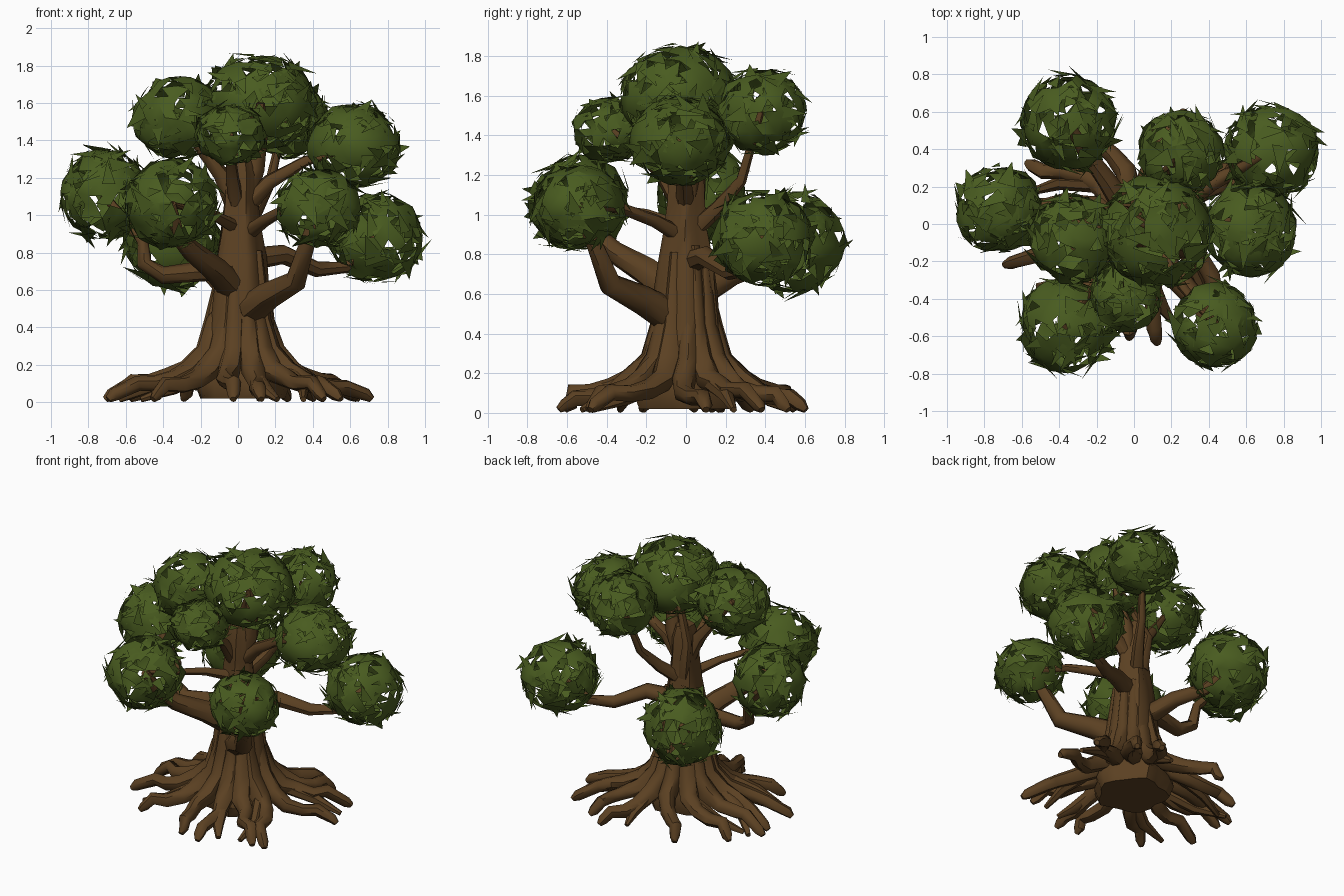
import bpy, bmesh, math, random
from mathutils import Vector

if "Cube" in bpy.data.objects:
    bpy.data.objects.remove(bpy.data.objects["Cube"])

random.seed(11)
R = random.uniform


def material(name, rgb):
    m = bpy.data.materials.new(name)
    m.diffuse_color = (*rgb, 1)
    m.use_nodes = True
    m.node_tree.nodes["Principled BSDF"].inputs["Base Color"].default_value = m.diffuse_color
    return m


BARK = material("brown bark", (0.105, 0.052, 0.016))
LEAF = material("green leaves", (0.066, 0.106, 0.014))


def finish(bm, name, mat, smooth):
    me = bpy.data.meshes.new(name)
    bm.to_mesh(me)
    bm.free()
    me.materials.append(mat)
    ob = bpy.data.objects.new(name, me)
    bpy.context.collection.objects.link(ob)
    bpy.ops.object.select_all(action='DESELECT')
    ob.select_set(True)
    bpy.context.view_layer.objects.active = ob
    bpy.ops.object.shade_smooth_by_angle(angle=math.radians(smooth))


def skin(bm, rings):
    """Bridge vertex rings into a capped tube."""
    n = len(rings[0])
    for a, b in zip(rings, rings[1:]):
        for i in range(n):
            j = (i + 1) % n
            bm.faces.new((a[i], a[j], b[j], b[i]))
    bm.faces.new(rings[0][::-1])
    bm.faces.new(rings[-1])


def tube(bm, pts, radii, sides=8, rough=0.1):
    pts = [Vector(p) for p in pts]
    rings = []
    side = None
    for k, p in enumerate(pts):
        d = (pts[min(k + 1, len(pts) - 1)] - pts[max(k - 1, 0)]).normalized()
        if side is None:
            side = d.orthogonal()
        side = (side - d * side.dot(d)).normalized()
        up = d.cross(side)
        ring = []
        for i in range(sides):
            a = math.tau * i / sides
            q = p + (side * math.cos(a) + up * math.sin(a)) * radii[k] * R(1 - rough, 1 + rough)
            q.z = max(q.z, 0.0)
            ring.append(bm.verts.new(q))
        rings.append(ring)
    skin(bm, rings)


# Trunk: fluted rings (height, radius)
bm = bmesh.new()
rings = []
for z, r in [(0.02, 0.22), (0.1, 0.25), (0.2, 0.215), (0.32, 0.185), (0.47, 0.165), (0.62, 0.15),
             (0.77, 0.135), (0.92, 0.105), (1.07, 0.088), (1.22, 0.085), (1.3, 0.06)]:
    ring = []
    for i in range(20):
        a = math.tau * i / 20 + z * 0.3
        f = r * (1 + 0.09 * math.cos(5 * a) + R(-0.04, 0.04))
        ring.append(bm.verts.new((0.012 + f * math.cos(a), f * math.sin(a), z)))
    rings.append(ring)
skin(bm, rings)
finish(bm, "trunk", BARK, 45)

# Roots: strands run down the trunk, then arch outwards over the ground
bm = bmesh.new()
ROOTS = 14
for k in range(ROOTS):
    a = math.tau * k / ROOTS + R(-0.08, 0.08)
    reach = 0.62 + 0.12 * abs(math.cos(a)) + R(-0.05, 0.01)
    top = R(0.5, 0.85)
    hump = R(-0.02, 0.03)
    prof = [(0.11, top, 0.025), (0.135, 0.44, 0.05), (0.18, 0.27, 0.062), (0.28, 0.165, 0.062),
            (0.39, 0.105 + hump, 0.05), (0.49, 0.085 + hump, 0.044), (0.57, 0.085 + hump, 0.042),
            (reach - 0.03, 0.04, 0.034), (reach, 0.015, 0.018)]
    path, drift = [], 0
    for i, (d, z, r) in enumerate(prof):
        drift += R(-0.13, 0.13) if 2 < i < 7 else 0
        path.append(Vector((d * math.cos(a + drift) + 0.01, d * math.sin(a + drift), z)))
    tube(bm, path, [p[2] for p in prof], 8)
    if k % 2:  # every other root has a side fork
        fa = a + drift + random.choice((-1, 1)) * R(0.18, 0.26)
        fr = reach - R(0.04, 0.14)
        end = Vector((fr * math.cos(fa), fr * math.sin(fa), 0.015))
        tube(bm, [path[3], path[4].lerp(end, 0.4), end], [0.045, 0.038, 0.016], 7)
finish(bm, "roots", BARK, 45)

# Foliage clumps: x, y, z, radius, vertical squash
CLUMPS = {
    "back_left": (-0.35, 0.54, 0.86, 0.27, 1.0),
    "left": (-0.72, 0.08, 1.11, 0.245, 1.05),
    "front_left": (-0.36, -0.54, 1.06, 0.265, 0.95),
    "front_right": (0.43, -0.54, 1.04, 0.24, 0.92),
    "back_right": (0.735, 0.39, 0.88, 0.265, 0.95),
    "upper_right": (0.62, -0.03, 1.37, 0.265, 0.88),
    "upper_back": (0.25, 0.38, 1.52, 0.24, 0.92),
    "upper_left": (-0.32, -0.08, 1.52, 0.25, 0.95),
    "upper_front": (-0.04, -0.38, 1.43, 0.2, 0.85),
    "crown": (0.12, -0.04, 1.6, 0.315, 0.85),
}

# Branches: points from the trunk, start radius, clump reached
BRANCHES = [
    ([(-0.02, 0.04, 0.58), (-0.15, 0.24, 0.70), (-0.27, 0.40, 0.75)], 0.07, "back_left"),
    ([(0, 0, 0.74), (-0.18, 0.0, 0.70), (-0.40, -0.03, 0.68), (-0.50, 0.0, 0.74), (-0.51, 0.03, 0.87)], 0.065, "left"),
    ([(0, -0.03, 0.58), (-0.12, -0.20, 0.71), (-0.25, -0.36, 0.81), (-0.33, -0.45, 0.90)], 0.085, "front_left"),
    ([(0.02, -0.04, 0.46), (0.16, -0.22, 0.57), (0.31, -0.38, 0.65), (0.36, -0.45, 0.82)], 0.09, "front_right"),
    ([(0.02, 0, 0.88), (0.14, -0.16, 0.97), (0.27, -0.35, 1.04)], 0.045, "front_right"),
    ([(0, -0.02, 0.93), (-0.13, -0.2, 1.0)], 0.04, "front_left"),
    ([(0.02, 0.02, 0.76), (0.24, 0.10, 0.79), (0.42, 0.22, 0.71), (0.57, 0.30, 0.72)], 0.065, "back_right"),
    ([(0, 0.02, 0.90), (0.10, 0.16, 1.03), (0.17, 0.28, 1.17)], 0.05, "upper_back"),
    ([(0.02, 0, 1.02), (0.17, -0.01, 1.18), (0.36, -0.02, 1.29)], 0.05, "upper_right"),
    ([(0, 0, 1.02), (-0.09, -0.02, 1.22), (-0.2, -0.04, 1.36)], 0.055, "upper_left"),
    ([(0, -0.02, 1.02), (-0.03, -0.12, 1.2), (-0.04, -0.25, 1.33)], 0.045, "upper_front"),
    ([(0.02, 0, 1.05), (0.09, 0.02, 1.25), (0.12, -0.01, 1.42)], 0.065, "crown"),
    ([(-0.02, 0.05, 0.95), (-0.06, 0.07, 1.2)], 0.045, "crown"),
]
for n, (pts, r, target) in enumerate(BRANCHES):
    bm = bmesh.new()
    end = Vector(CLUMPS[target][:3])
    pts = [Vector(p) for p in pts] + [end]
    tube(bm, pts, [r * (1 - 0.65 * i / (len(pts) - 1)) for i in range(len(pts))], 8, 0.06)
    finish(bm, f"branch_{n + 1}_to_{target}", BARK, 45)

# Foliage: torn smooth shells with ragged leaf shards lifting off them
for name, (cx, cy, cz, cr, squash) in CLUMPS.items():
    bm = bmesh.new()
    bmesh.ops.create_icosphere(bm, subdivisions=3, radius=cr * 0.95)
    for v in bm.verts:
        v.co = v.co * R(0.95, 1.02) + Vector((R(-1, 1), R(-1, 1), R(-1, 1))) * 0.012
    torn = [f for f in bm.faces if random.random() < 0.24]
    bmesh.ops.delete(bm, geom=torn, context='FACES')
    for i in range(int(1500 * cr * cr)):
        nrm = Vector((random.gauss(0, 1), random.gauss(0, 1), random.gauss(0, 1))).normalized()
        t = nrm.orthogonal().normalized()
        b = nrm.cross(t)
        p = nrm * cr * R(0.86, 0.97)
        ang, size, lift = R(0, math.tau), R(0.06, 0.12), R(-0.4, 0.75)
        u = t * math.cos(ang) + b * math.sin(ang)
        w = nrm.cross(u)
        tip = p + (u + nrm * lift) * size
        tip = tip.normalized() * min(tip.length, cr * 1.14)
        corners = [p - u * size * 0.4 + w * size * R(0.2, 0.55),
                   p - u * size * 0.4 - w * size * R(0.2, 0.55), tip]
        bm.faces.new([bm.verts.new(q) for q in corners])
    for v in bm.verts:
        v.co = Vector((cx + v.co.x, cy + v.co.y, cz + v.co.z * squash))
    finish(bm, "foliage_" + name, LEAF, 40)
